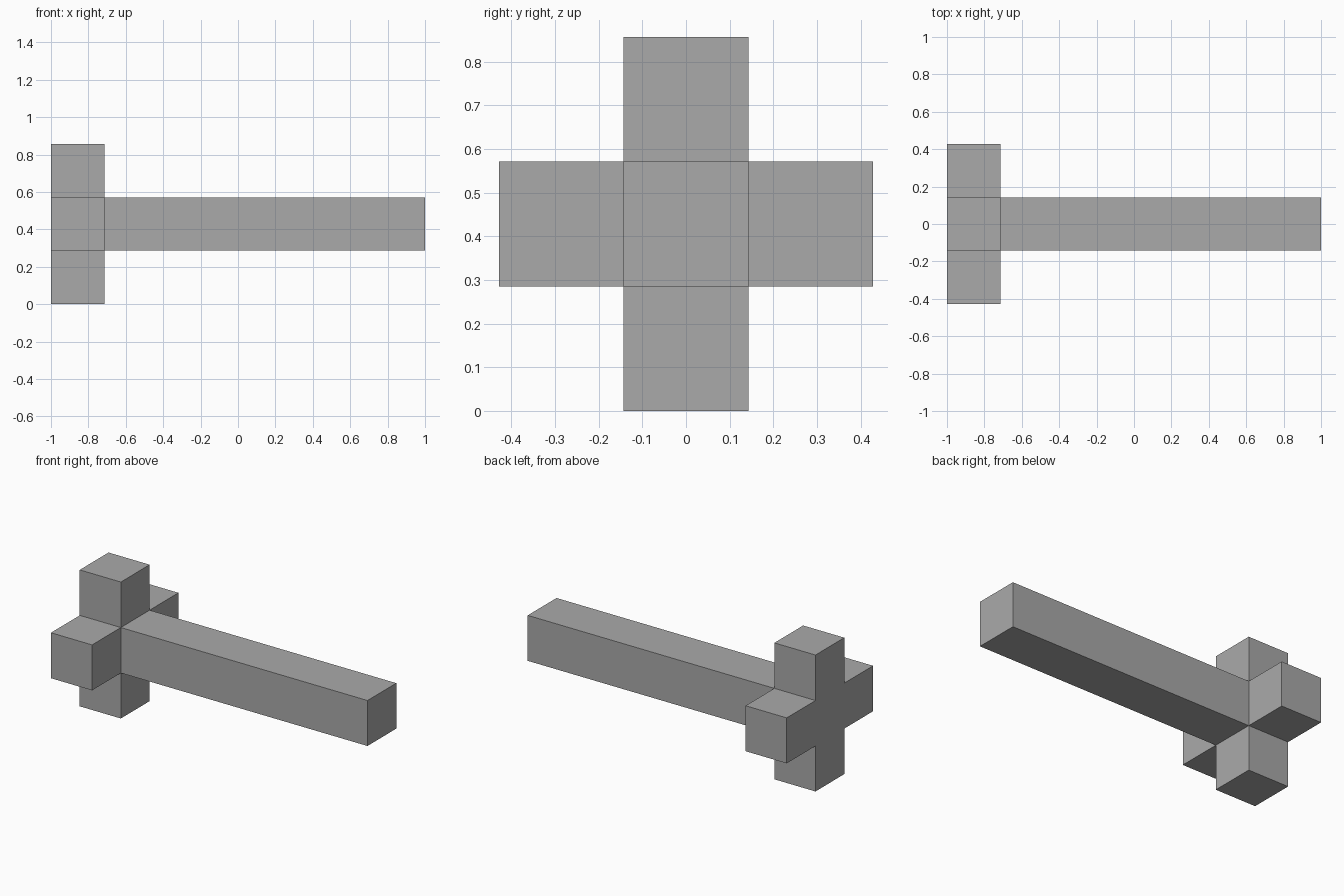
import bpy
import bmesh
from mathutils import Matrix, Vector

if "Cube" in bpy.data.objects:
    bpy.data.objects.remove(bpy.data.objects["Cube"], do_unlink=True)

UNIT = 2 / 7  # side of one square block

# Plain grey material
grey = bpy.data.materials.new("plain_grey")
grey.use_nodes = True
colour = (0.4, 0.4, 0.4, 1)
grey.diffuse_color = colour
grey.node_tree.nodes["Principled BSDF"].inputs["Base Color"].default_value = colour

# Centre block of the cross head
bm = bmesh.new()
centre = Vector((-1 + UNIT / 2, 0, UNIT * 1.5))
bmesh.ops.create_cube(bm, size=UNIT, matrix=Matrix.Translation(centre))


def pull_arm(direction, blocks):
    """Extrude the block face that looks along direction."""
    bm.normal_update()
    axis = Vector(direction)
    face = max(bm.faces, key=lambda f: (f.calc_center_median() - centre).dot(axis))
    top = bmesh.ops.extrude_discrete_faces(bm, faces=[face])["faces"][0]
    bmesh.ops.translate(bm, verts=top.verts, vec=axis * UNIT * blocks)


# Four short arms, then the long shaft
for side in (-1, 1):
    pull_arm((0, side, 0), 1)
    pull_arm((0, 0, side), 1)
pull_arm((1, 0, 0), 6)

# Merge the flush end into one cross-shaped face
bmesh.ops.dissolve_limit(bm, angle_limit=0.01, verts=bm.verts, edges=bm.edges)
bmesh.ops.recalc_face_normals(bm, faces=bm.faces)

mesh = bpy.data.meshes.new("cross_headed_bar")
bm.to_mesh(mesh)
bm.free()
mesh.materials.append(grey)
bar = bpy.data.objects.new("cross_headed_bar", mesh)
bpy.context.collection.objects.link(bar)
